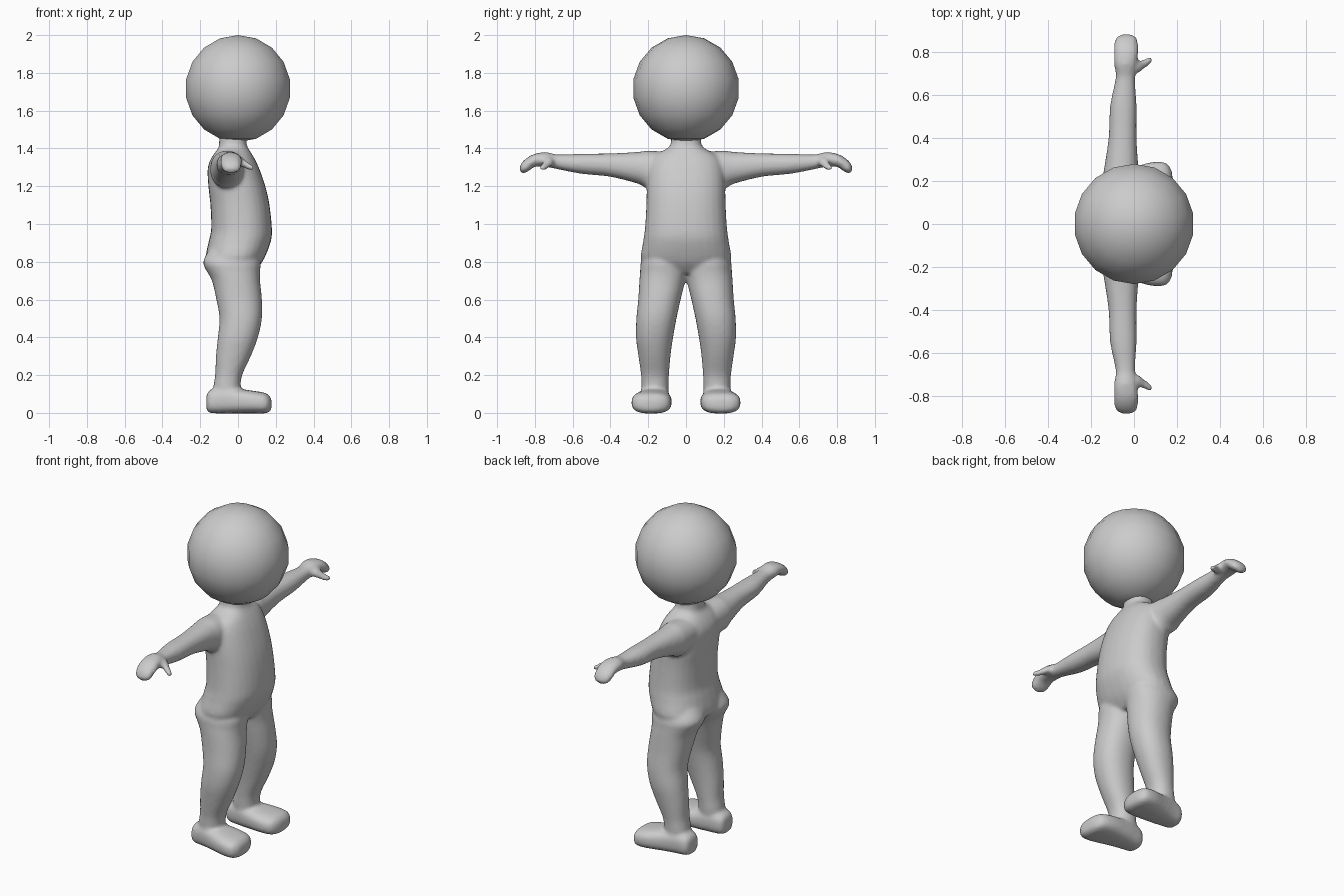
import bpy, bmesh, math


def spline(p0, p1, p2, p3, t):
    return [0.5 * (2*b + (c - a)*t + (2*a - 5*b + 4*c - d)*t*t + (3*b - a - 3*c + d)*t**3)
            for a, b, c, d in zip(p0, p1, p2, p3)]


def loft(bm, axis, rows, power=2.0, mirror=False, steps=3, n=28):
    """Rounded sections along an axis; row = position, low/high on the two other axes."""
    path = []
    for i in range(len(rows) - 1):
        nb = [rows[max(0, min(len(rows) - 1, i + k))] for k in (-1, 0, 1, 2)]
        path += [spline(*nb, s / steps) for s in range(steps)]
    path.append(rows[-1])
    b, c = [k for k in range(3) if k != axis]
    for side in ((1, -1) if mirror else (1,)):
        rings = []
        for pos, b0, b1, c0, c1 in path:
            ring = []
            for k in range(n):
                a = 2 * math.pi * k / n
                u, v = (math.copysign(abs(f) ** (2 / power), f) for f in (math.cos(a), math.sin(a)))
                co = [0, 0, 0]
                co[axis] = pos
                co[b] = (b0 + b1) / 2 + (b1 - b0) / 2 * u
                co[c] = (c0 + c1) / 2 + (c1 - c0) / 2 * v
                co[1] *= side
                ring.append(bm.verts.new(co))
            rings.append(ring)
        faces = [bm.faces.new((r[k], r[(k+1) % n], s[(k+1) % n], s[k]))
                 for r, s in zip(rings, rings[1:]) for k in range(n)]
        faces += [bm.faces.new(rings[0]), bm.faces.new(rings[-1])]
        bmesh.ops.recalc_face_normals(bm, faces=faces)


def finish(name, bm):
    me = bpy.data.meshes.new(name)
    bm.to_mesh(me)
    bm.free()
    me.shade_smooth()
    ob = bpy.data.objects.new(name, me)
    bpy.context.collection.objects.link(ob)
    return ob


# Head: coarse smooth-shaded ball
bm = bmesh.new()
bmesh.ops.create_uvsphere(bm, u_segments=18, v_segments=9, radius=0.283)
bmesh.ops.translate(bm, verts=bm.verts, vec=(0, 0, 1.717))
finish("head", bm)

bm = bmesh.new()
# Torso and neck, facing +x
torso = [(z, x0, x1, -w, w) for z, x0, x1, w in (
    (0.74, -.10, .08, .13), (0.80, -.17, .13, .235), (0.90, -.157, .172, .228),
    (0.97, -.142, .18, .218), (1.10, -.146, .167, .21), (1.20, -.157, .145, .208),
    (1.30, -.16, .11, .20), (1.36, -.135, .08, .17), (1.40, -.105, .055, .10),
    (1.43, -.10, .045, .08), (1.52, -.10, .045, .08))]
loft(bm, 2, torso, 2.3)
# Legs
loft(bm, 2, [(.05, -.11, 0, .10, .23), (.13, -.13, .012, .092, .236), (.2, -.121, .022, .09, .238),
             (.3, -.117, .068, .082, .252), (.4, -.107, .106, .068, .265), (.5, -.098, .127, .05, .263),
             (.6, -.115, .127, .028, .253), (.7, -.138, .117, .003, .247), (.75, -.166, .117, -.01, .243),
             (.8, -.185, .12, -.005, .238), (.87, -.15, .10, 0, .2), (.95, -.1, .06, .03, .16)],
     2.2, mirror=True)
# Feet
loft(bm, 0, [(-.168, .13, .2, .02, .09), (-.15, .105, .23, 0, .12), (-.08, .09, .245, -.003, .14),
             (0, .08, .265, -.003, .128), (.08, .075, .287, -.003, .117), (.14, .085, .287, -.003, .107),
             (.165, .11, .267, .005, .092), (.178, .15, .24, .02, .07)], 2.7, mirror=True)
# Arms with mitten hands
loft(bm, 1, [(.05, -.145, .04, 1.22, 1.38), (.2, -.147, .03, 1.19, 1.388), (.25, -.14, .022, 1.212, 1.382),
             (.4, -.118, .012, 1.25, 1.374), (.55, -.111, .012, 1.265, 1.372), (.68, -.085, .005, 1.29, 1.368),
             (.74, -.093, .013, 1.302, 1.381), (.8, -.093, .021, 1.303, 1.372), (.84, -.092, .019, 1.275, 1.352),
             (.867, -.082, .012, 1.268, 1.328), (.88, -.06, -.01, 1.28, 1.305)], 2.2, mirror=True)
# Thumbs
loft(bm, 0, [(-.03, .69, .76, 1.31, 1.36), (.02, .70, .757, 1.303, 1.353),
             (.05, .722, .768, 1.288, 1.328), (.085, .748, .78, 1.28, 1.308)], mirror=True)
body = finish("body", bm)

# Fuse the parts into one soft skin
m = body.modifiers.new("fuse", 'REMESH')
m.mode = 'VOXEL'
m.voxel_size = 0.01
m.use_smooth_shade = True
m = body.modifiers.new("soften", 'SMOOTH')
m.factor = 0.5
m.iterations = 10
